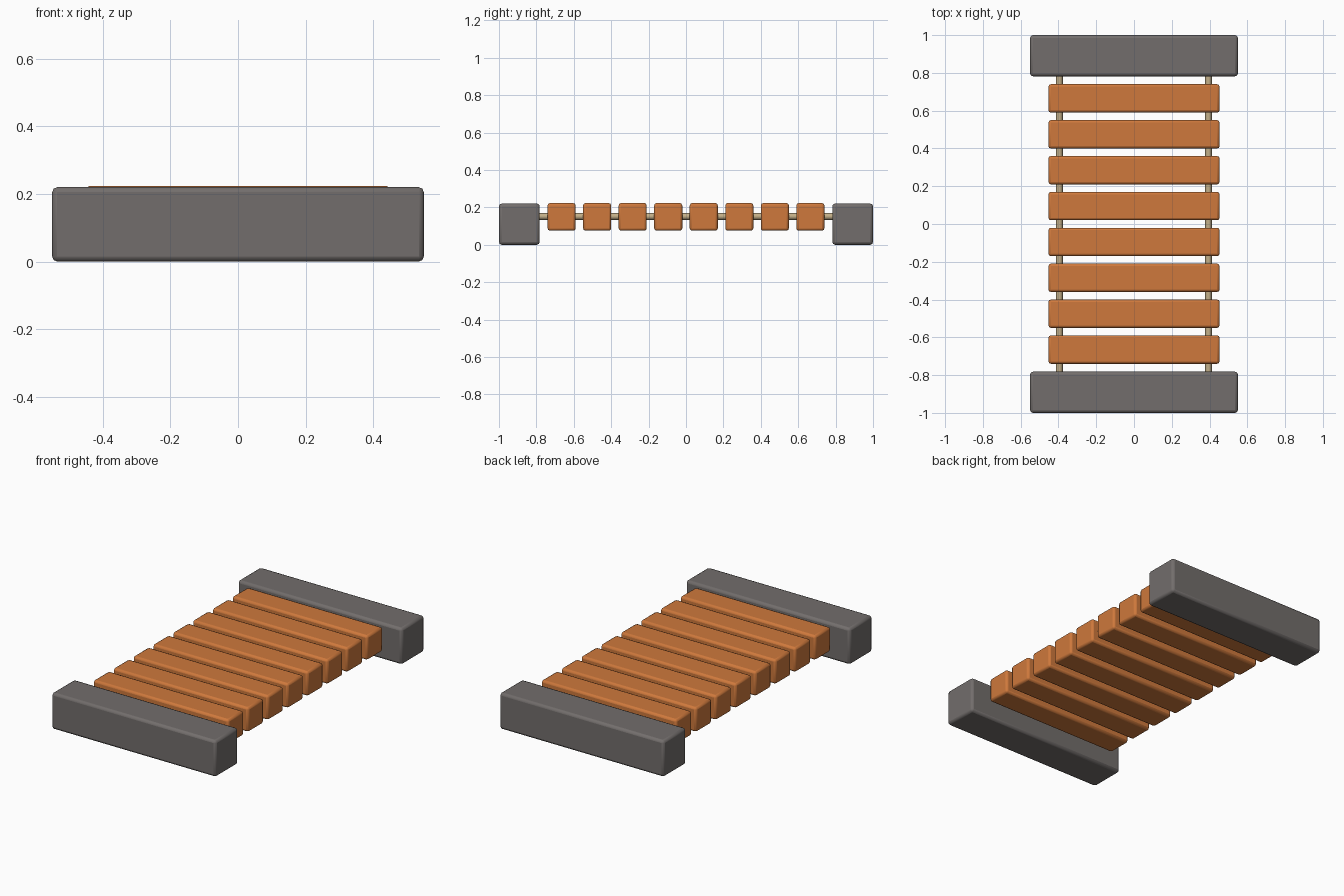
import bpy
import math

if "Cube" in bpy.data.objects:
    bpy.data.objects.remove(bpy.data.objects["Cube"])


def material(name, rgb):
    m = bpy.data.materials.new(name)
    m.diffuse_color = (*rgb, 1)
    m.use_nodes = True
    m.node_tree.nodes["Principled BSDF"].inputs["Base Color"].default_value = m.diffuse_color
    return m


STONE = material("stone", (0.17, 0.155, 0.15))
WOOD = material("wood", (0.62, 0.19, 0.045))
ROPE = material("rope", (0.55, 0.43, 0.25))


def block(name, size, loc, mat, bevel):
    bpy.ops.mesh.primitive_cube_add(size=1, location=loc)
    ob = bpy.context.object
    ob.name = name
    ob.scale = size
    bpy.ops.object.transform_apply(location=False, rotation=False, scale=True)
    mod = ob.modifiers.new("bevel", 'BEVEL')
    mod.width = bevel
    mod.segments = 2
    ob.data.materials.append(mat)
    bpy.ops.object.shade_smooth_by_angle(angle=math.radians(35))


# End blocks
for label, s in (("front", -1), ("back", 1)):
    block(f"{label}_end_block", (1.1, 0.218, 0.22), (0, s * 0.891, 0.11), STONE, 0.015)

# Planks of the bridge deck
for i in range(8):
    block(f"plank_{i + 1}", (0.906, 0.15, 0.148), (0, -0.665 + 0.19 * i, 0.149), WOOD, 0.013)

# Ropes running through the planks
for label, s in (("left", -1), ("right", 1)):
    bpy.ops.mesh.primitive_cylinder_add(vertices=8, radius=0.018, depth=1.6,
                                        location=(s * 0.395, 0, 0.151),
                                        rotation=(math.pi / 2, 0, 0))
    rope = bpy.context.object
    rope.name = f"{label}_rope"
    rope.data.materials.append(ROPE)
    bpy.ops.object.shade_smooth_by_angle(angle=math.radians(50))
